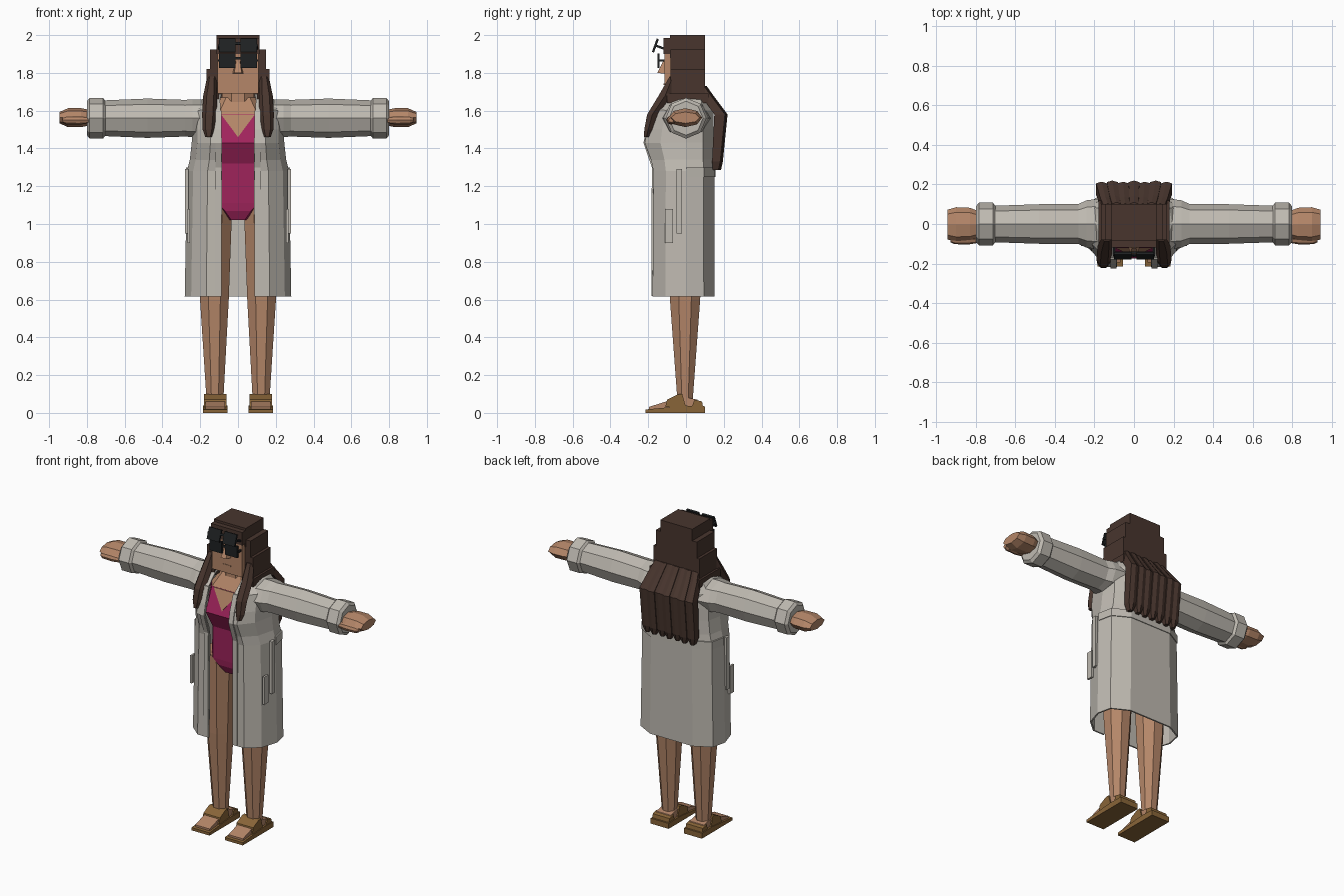
import bpy, bmesh, math
from mathutils import Matrix, Vector

cube = bpy.data.objects.get("Cube")
if cube:
    bpy.data.objects.remove(cube, do_unlink=True)


def material(name, r, g, b):
    m = bpy.data.materials.new(name)
    m.use_nodes = True
    m.diffuse_color = (r, g, b, 1)
    m.node_tree.nodes["Principled BSDF"].inputs["Base Color"].default_value = (r, g, b, 1)
    return m


SKIN = material("tan skin", 0.46, 0.24, 0.14)
HAIR = material("dark brown hair", 0.065, 0.036, 0.027)
COAT = material("pale grey cloth", 0.52, 0.49, 0.44)
SUIT = material("magenta swimsuit", 0.36, 0.018, 0.11)
SHOE = material("brown leather", 0.25, 0.13, 0.04)
BLACK = material("black plastic", 0.013, 0.015, 0.016)


def finish(name, bm, mat, mirror):
    bmesh.ops.recalc_face_normals(bm, faces=bm.faces)
    me = bpy.data.meshes.new(name)
    bm.to_mesh(me)
    bm.free()
    ob = bpy.data.objects.new(name, me)
    bpy.context.collection.objects.link(ob)
    me.materials.append(mat)
    if mirror:
        ob.modifiers.new("Mirror", 'MIRROR')
    return ob


def loft(name, rings, mat, mirror=False, closed=True):
    """Skin a series of rings, capping both ends if closed."""
    bm = bmesh.new()
    vs = [[bm.verts.new(p) for p in ring] for ring in rings]
    n = len(vs[0])
    for a, b in zip(vs, vs[1:]):
        for i in range(n if closed else n - 1):
            j = (i + 1) % n
            bm.faces.new((a[i], a[j], b[j], b[i]))
    if closed:
        bm.faces.new(vs[0])
        bm.faces.new(vs[-1])
    return finish(name, bm, mat, mirror)


def box(name, x, y, z, mat, mirror=False, turn=None):
    """Box from three (low, high) ranges, optionally transformed."""
    rings = [[Vector(p) for p in ((x[0], y[0], h), (x[1], y[0], h),
                                  (x[1], y[1], h), (x[0], y[1], h))] for h in z]
    if turn:
        rings = [[turn @ p for p in r] for r in rings]
    return loft(name, rings, mat, mirror)


def side_profile(name, x0, x1, yz, mat):
    return loft(name, [[(x, y, z) for y, z in yz] for x in (x0, x1)], mat, True)


def oval_x(x, ry, rz, cy=0, cz=1.56):
    return [(x, cy + ry * math.cos(i * math.pi / 4), cz + rz * math.sin(i * math.pi / 4))
            for i in range(8)]


def oval_z(z, cx, cy, rx, ry, n=8, start=0.5):
    k = 1 / math.cos(math.pi / n) if start else 1
    return [(cx + k * rx * math.cos((i + start) * 2 * math.pi / n),
             cy + k * ry * math.sin((i + start) * 2 * math.pi / n), z) for i in range(n)]


# Legs and sandals
loft("leg", [oval_z(0.06, 0.122, -0.005, 0.044, 0.04),
             oval_z(0.6, 0.125, -0.005, 0.076, 0.08),
             oval_z(1.12, 0.122, -0.005, 0.092, 0.1)], SKIN, True)
side_profile("sandal_sole", 0.055, 0.185,
             [(0.1, 0), (0.1, 0.035), (0, 0.038), (-0.215, 0.018), (-0.215, 0)], SHOE)
side_profile("foot", 0.068, 0.172,
             [(0.08, 0.03), (0.06, 0.07), (-0.04, 0.09), (-0.1, 0.062),
              (-0.195, 0.032), (-0.195, 0.015)], SKIN)
side_profile("sandal_strap", 0.06, 0.18,
             [(0.0, 0.03), (-0.02, 0.1), (-0.045, 0.098), (-0.1, 0.07), (-0.11, 0.03)], SHOE)
side_profile("heel_strap", 0.06, 0.18,
             [(0.09, 0.03), (0.085, 0.06), (0.045, 0.07), (0.03, 0.03)], SHOE)


# Torso in swimsuit
def torso_ring(z, w, yf, yb):
    f = 0.7 * w
    return [(f, yf, z), (w, yf * 0.5, z), (w, yb * 0.5, z), (f, yb, z),
            (-f, yb, z), (-w, yb * 0.5, z), (-w, yf * 0.5, z), (-f, yf, z)]


loft("swimsuit", [torso_ring(*r) for r in (
    (1.02, 0.05, -0.08, 0.07), (1.07, 0.1, -0.105, 0.1), (1.11, 0.15, -0.11, 0.11),
    (1.32, 0.14, -0.12, 0.11), (1.43, 0.16, -0.175, 0.11), (1.58, 0.15, -0.12, 0.11))], SUIT)
loft("upper_chest", [torso_ring(1.58, 0.148, -0.119, 0.108),
                     torso_ring(1.67, 0.09, -0.06, 0.07)], SKIN)
# Skin showing in the V neckline, lying on the sloped chest
chest = lambda x, z, d: (x, -0.175 + (z - 1.43) * 0.055 / 0.15 - d, z)
loft("neckline", [[chest(x, z, d) for x, z in ((-0.088, 1.578), (0, 1.46), (0.088, 1.578))]
                  for d in (-0.002, 0.004)], SKIN)

# Head
loft("neck", [oval_z(1.6, 0, -0.005, 0.085, 0.07), oval_z(1.74, 0, -0.005, 0.085, 0.07)], SKIN)
box("face", (-0.108, 0.108), (-0.115, 0.05), (1.69, 1.9), SKIN)
loft("nose", [[(-0.03, -0.11, 1.795), (0.03, -0.11, 1.795), (0.02, -0.152, 1.8), (-0.02, -0.152, 1.8)],
              [(-0.014, -0.11, 1.86), (0.014, -0.11, 1.86), (0.01, -0.122, 1.86), (-0.01, -0.122, 1.86)]], SKIN)
box("mouth", (-0.03, 0.03), (-0.118, -0.112), (1.737, 1.745), SKIN)

# Hair: stepped cap, front locks and long back strands
box("hair_top", (-0.115, 0.115), (-0.085, 0.1), (1.88, 2.0), HAIR)
box("hair_fringe", (-0.113, 0.113), (-0.118, -0.08), (1.9, 1.985), HAIR)
box("hair_back", (-0.115, 0.115), (0.0, 0.1), (1.66, 1.9), HAIR)
for name, x, z in (("hair_side_upper", 0.148, (1.7, 1.925)), ("hair_side_lower", 0.166, (1.66, 1.82))):
    box(name, (0.106, x), (-0.082, 0.1), z, HAIR, True)
loft("front_lock", [oval_z(z, x, y, rx, ry, 6, 0) for z, x, y, rx, ry in (
    (1.78, 0.138, -0.07, 0.025, 0.02), (1.68, 0.147, -0.11, 0.037, 0.04),
    (1.58, 0.152, -0.178, 0.038, 0.032), (1.5, 0.155, -0.2, 0.032, 0.024),
    (1.46, 0.155, -0.21, 0.018, 0.014))], HAIR, True)
box("hair_shoulder", (0.1, 0.18), (-0.1, 0.12), (1.64, 1.69), HAIR, True)
N = 7
for i in range(N):
    s, bump = (i + 0.5) / N * 2 - 1, 0.006 * (i % 2)
    rings = []
    for z, half, yi, yo, fill in ((1.73, 0.155, 0.05, 0.1, 1), (1.68, 0.17, 0.08, 0.135, 1),
                                  (1.58, 0.192, 0.15, 0.21, 1), (1.33, 0.19, 0.138, 0.185, 1),
                                  (1.285, 0.19, 0.142, 0.175, 0.45)):
        c, h, yo = s * half, half / N * fill, yo + bump
        rings.append([(c - h, yi, z), (c + h, yi, z), (c + h, yo - 0.004, z),
                      (c, yo + 0.004, z), (c - h, yo - 0.004, z)])
    loft("back_strand_%d" % (i + 1), rings, HAIR)


# Two pairs of glasses, one worn and one pushed up and tilted
def glasses(name, y, z, tilt):
    t = Matrix.Translation((0, y, z)) @ Matrix.Rotation(math.radians(tilt), 4, 'X')
    ob = [box(name + "_lens", (0.012, 0.1), (-0.006, 0.006), (-0.038, 0.037), BLACK, True, t),
          box(name + "_temple", (0.095, 0.106), (0, 0.06), (-0.006, 0.006), BLACK, True, t),
          box(name + "_bridge", (-0.02, 0.02), (-0.005, 0.005), (0.005, 0.018), BLACK, False, t)]
    return ob


glasses("worn_glasses", -0.145, 1.865, 0)
glasses("raised_glasses", -0.162, 1.945, -20)


# Open coat, made as a half wrap and mirrored
def wrap(z, xo, w, yf, yb, grow=0):
    w, yf, yb = w + grow, yf - grow, yb + grow
    return [(xo, yf, z), (max(xo + 0.01, 0.6 * w), yf, z), (0.88 * w, 0.62 * yf, z), (w, 0, z),
            (0.93 * w, 0.62 * yb, z), (0.55 * w, yb, z), (0, yb, z)]


coat = loft("coat", [wrap(*r) for r in (
    (0.615, 0.088, 0.277, -0.172, 0.147), (1.28, 0.085, 0.265, -0.168, 0.145),
    (1.34, 0.085, 0.25, -0.18, 0.142), (1.43, 0.085, 0.24, -0.214, 0.142),
    (1.5, 0.088, 0.238, -0.2, 0.142), (1.6, 0.092, 0.235, -0.165, 0.14),
    (1.655, 0.095, 0.19, -0.1, 0.125), (1.685, 0.088, 0.12, -0.06, 0.09))], COAT, True, False)
belt = loft("belt", [wrap(z, 0.085, 0.265, -0.168, 0.145, 0.005)[3:] for z in (1.25, 1.3)],
            COAT, True, False)
for ob in (coat, belt):
    mod = ob.modifiers.new("Thickness", 'SOLIDIFY')
    mod.thickness, mod.offset = 0.01, 0
loft("lapel", [[(x, y - d, z) for x in (0.088, 0.12) for d in ((0, 0.01) if x < 0.1 else (0.01, 0))]
               for z, y in ((0.62, -0.173), (1.3, -0.171), (1.43, -0.215), (1.5, -0.201), (1.6, -0.167))],
     COAT, True)
box("belt_tail", (0.262, 0.28), (-0.05, -0.02), (0.95, 1.29), COAT, True)
box("pocket_edge", (0.255, 0.268), (-0.112, -0.07), (0.9, 1.08), COAT, True)

# Sleeves, cuffs and hands
loft("sleeve", [oval_x(0.16, 0.13, 0.1), oval_x(0.24, 0.12, 0.1), oval_x(0.28, 0.102, 0.097),
                oval_x(0.48, 0.1, 0.104), oval_x(0.72, 0.092, 0.094)], COAT, True)
loft("cuff", [oval_x(0.7, 0.09, 0.09), oval_x(0.715, 0.108, 0.108), oval_x(0.785, 0.108, 0.108),
              oval_x(0.8, 0.09, 0.09)], COAT, True)
loft("hand", [oval_x(x, ry, rz, -0.003, 1.563) for x, ry, rz in (
    (0.78, 0.065, 0.04), (0.83, 0.085, 0.05), (0.9, 0.088, 0.05), (0.945, 0.075, 0.03))], SKIN, True)
loft("thumb", [oval_x(x, ry, rz, -0.078, 1.55) for x, ry, rz in (
    (0.79, 0.018, 0.018), (0.84, 0.026, 0.024), (0.91, 0.024, 0.022), (0.93, 0.014, 0.012))], SKIN, True)
